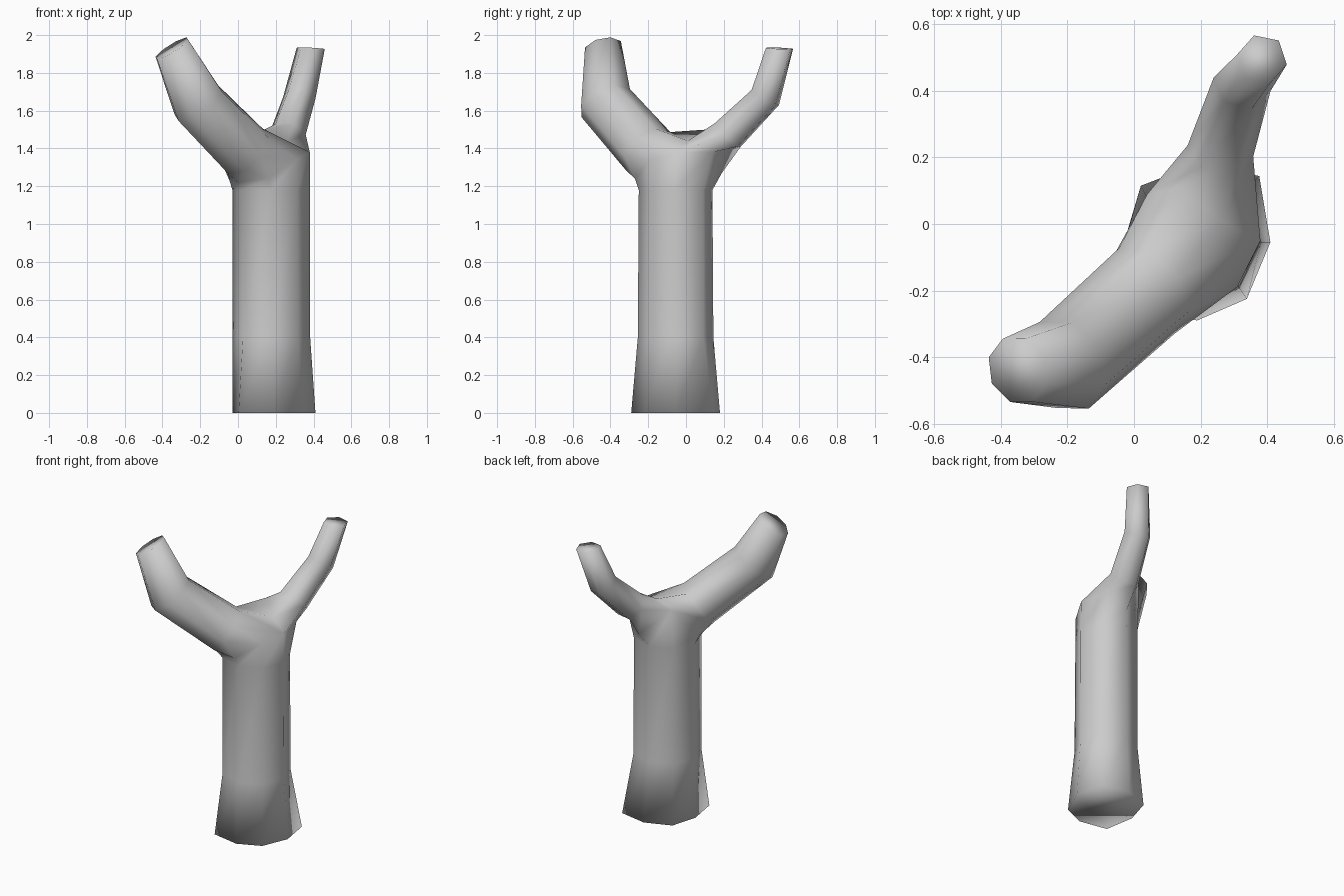
import bpy, bmesh
from math import cos, sin, pi
from mathutils import Vector

cube = bpy.data.objects.get("Cube")
if cube:
    bpy.data.objects.remove(cube)

bark = bpy.data.materials.new("grey_bark")
bark.use_nodes = True
bark.diffuse_color = (0.6, 0.6, 0.6, 1)
bark.node_tree.nodes["Principled BSDF"].inputs["Base Color"].default_value = (0.6, 0.6, 0.6, 1)

bm = bmesh.new()
UP = Vector((0, 0, 1))


def trunk_ring(x, y, z, rx, ry, skew):
    """Eight-sided ring; skew lengthens it along the x = y diagonal."""
    verts = []
    for i in range(8):
        t = i * pi / 4
        k = 1 + skew * sin(2 * t)
        verts.append(bm.verts.new((x + k * rx * cos(t), y + k * ry * sin(t), z)))
    return verts


def limb_ring(n, under, heading, center, axis, radius):
    """Ring across a limb; index `under` sits on the limb's underside."""
    d = Vector(axis).normalized()
    side = UP.cross(Vector(heading))
    side = (side - d * side.dot(d)).normalized()
    down = side.cross(d)
    verts = []
    for i in range(n):
        t = (i - under) * 2 * pi / n
        verts.append(bm.verts.new(Vector(center) + radius * (cos(t) * down + sin(t) * side)))
    return verts


def loft(rings):
    for a, b in zip(rings, rings[1:]):
        n = len(a)
        for i in range(n):
            j = (i + 1) % n
            bm.faces.new((a[i], a[j], b[j], b[i]))


def limb(start, under, heading, sections):
    """Loft from the fork through each (center, axis, radius) and cap the tip."""
    rings = [start] + [limb_ring(len(start), under, heading, *s) for s in sections]
    loft(rings)
    bm.faces.new(rings[-1])


# Trunk, flared at the foot
foot = trunk_ring(0.19, -0.055, 0, 0.22, 0.235, 0.2)
for v in foot[3], foot[7]:
    v.co.xy = Vector((0.18, -0.055)) + (v.co.xy - Vector((0.19, -0.055))) * 1.28
shin = trunk_ring(0.177, -0.055, 0.4, 0.205, 0.2, 0.04)
neck = trunk_ring(0.175, -0.055, 1.18, 0.205, 0.195, 0.05)

# Fork: the trunk's last ring, shared by both limbs
fork = [bm.verts.new(p) for p in (
    (0.38, -0.05, 1.38), (0.34, 0.14, 1.38), (0.22, 0.19, 1.27), (0.04, 0.09, 1.44),
    (-0.045, -0.07, 1.23), (0.0, -0.22, 1.22), (0.16, -0.27, 1.24), (0.31, -0.19, 1.34))]
saddle = [bm.verts.new(p) for p in ((0.26, 0.01, 1.44), (0.14, 0.11, 1.5))]
loft([foot, shin, neck, fork])
bm.faces.new(foot[::-1])

# Thick limb
limb(fork[3:] + [fork[0]] + saddle, 2.25, (-0.76, -0.65, 0), (
    ((0.04, -0.2, 1.385), (-0.6, -0.5, 0.6), 0.155),
    ((-0.21, -0.425, 1.64), (-0.5, -0.35, 0.75), 0.15),
    ((-0.35, -0.44, 1.93), (-0.5, -0.2, 0.8), 0.105)))

# Thin limb
limb(fork[:4] + saddle[::-1], 1.5, (0.2, 0.98, 0), (
    ((0.26, 0.22, 1.47), (0.1, 0.7, 0.7), 0.1),
    ((0.325, 0.42, 1.67), (0.15, 0.5, 0.8), 0.088),
    ((0.385, 0.495, 1.93), (0.05, 0.05, 1), 0.076)))

bmesh.ops.recalc_face_normals(bm, faces=bm.faces[:])
for face in bm.faces:
    face.smooth = True

mesh = bpy.data.meshes.new("forked_trunk")
bm.to_mesh(mesh)
bm.free()
mesh.materials.append(bark)
trunk = bpy.data.objects.new("forked_trunk", mesh)
bpy.context.collection.objects.link(trunk)
